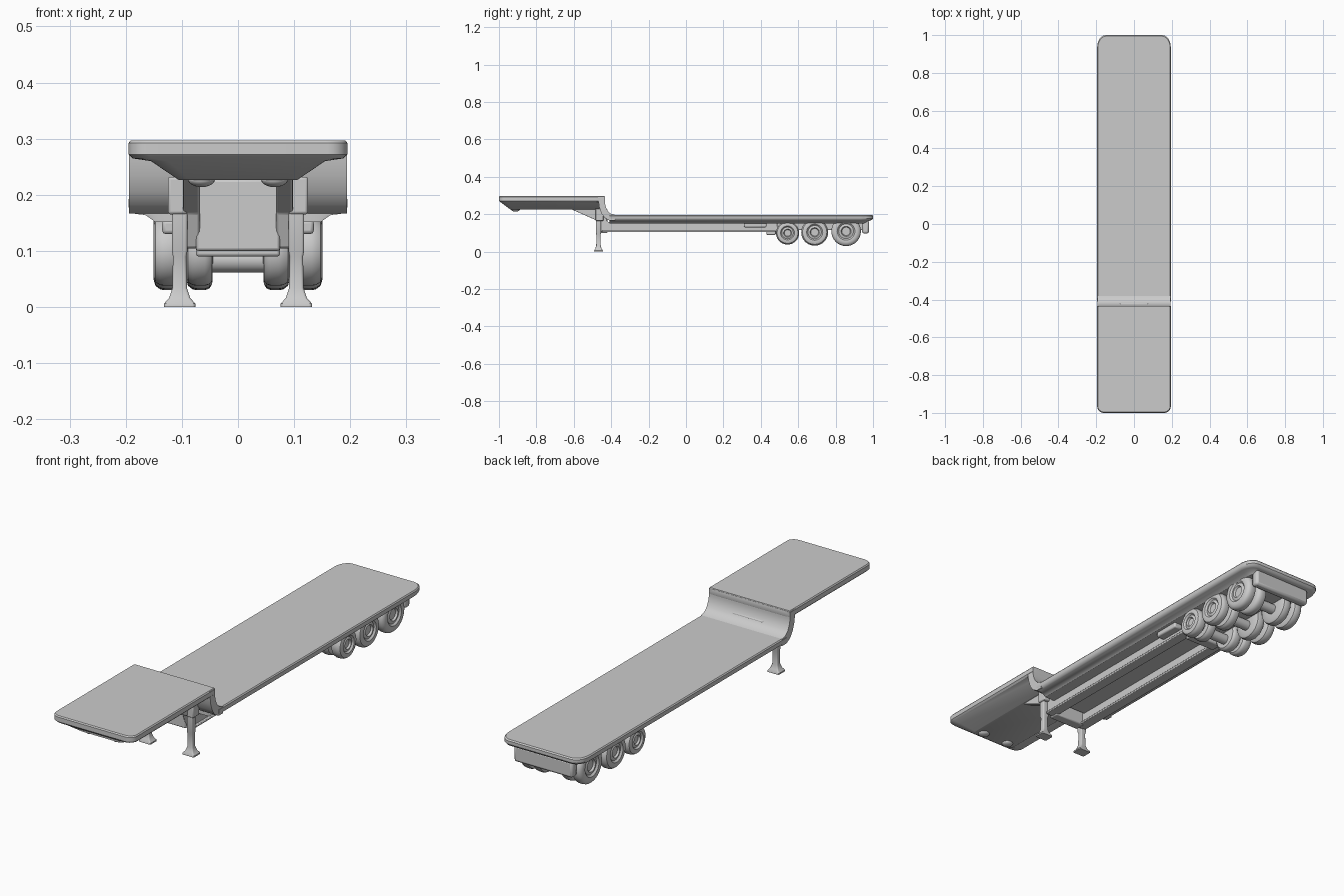
import bpy, bmesh, math

cube = bpy.data.objects.get("Cube")
if cube:
    bpy.data.objects.remove(cube, do_unlink=True)

grey = bpy.data.materials.new("trailer_grey")
grey.use_nodes = True
grey.diffuse_color = (0.6, 0.6, 0.6, 1)
grey.node_tree.nodes["Principled BSDF"].inputs["Base Color"].default_value = (0.6, 0.6, 0.6, 1)


def finish(name, bm, bevel=0.0, angle=35):
    """Turn a bmesh into a shaded object with softened edges."""
    bmesh.ops.recalc_face_normals(bm, faces=bm.faces)
    mesh = bpy.data.meshes.new(name)
    bm.to_mesh(mesh)
    bm.free()
    mesh.materials.append(grey)
    ob = bpy.data.objects.new(name, mesh)
    bpy.context.collection.objects.link(ob)
    bpy.ops.object.select_all(action="DESELECT")
    ob.select_set(True)
    bpy.context.view_layer.objects.active = ob
    bpy.ops.object.shade_smooth_by_angle(angle=math.radians(angle))
    if bevel:
        mod = ob.modifiers.new("soft_edges", "BEVEL")
        mod.width, mod.segments = bevel, 2
        mod.limit_method = "ANGLE"
    return ob


def loft(name, rings, bevel=0.0, closed=False):
    """Skin matching rings of points; cap the ends unless closed."""
    bm = bmesh.new()
    loops = [[bm.verts.new(p) for p in ring] for ring in rings]
    pairs = list(zip(loops, loops[1:]))
    if closed:
        pairs.append((loops[-1], loops[0]))
    else:
        bm.faces.new(loops[0])
        bm.faces.new(loops[-1])
    for a, b in pairs:
        for i in range(len(a)):
            j = (i + 1) % len(a)
            bm.faces.new((a[i], a[j], b[j], b[i]))
    return finish(name, bm, bevel)


def outline(half, y0, y1, rx, r0, r1, z):
    """Rounded rectangle with separate front and rear corner lengths."""
    pts = []
    for sx, cy, ry, start in ((1, y1 - r1, r1, 0), (-1, y1 - r1, r1, 90),
                              (-1, y0 + r0, r0, 180), (1, y0 + r0, r0, 270)):
        for k in range(7):
            a = math.radians(start + 15 * k)
            pts.append((sx * (half - rx) + rx * math.cos(a), cy + ry * math.sin(a), z))
    return pts


def extrude(name, profile, x0, x1, bevel=0.0):
    """Extrude a (y, z) side profile across x."""
    return loft(name, [[(x, y, z) for y, z in profile] for x in (x0, x1)], bevel)


def box(name, x0, x1, y0, y1, z0, z1, bevel=0.005):
    return extrude(name, [(y0, z0), (y1, z0), (y1, z1), (y0, z1)], x0, x1, bevel)


def lathe(name, profile, x, y, z, side, n=40):
    """Spin (offset, radius) points around an axle parallel to x."""
    rings = []
    for off, r in profile:
        rings.append([(x + side * off, y + r * math.cos(2 * math.pi * k / n),
                       z + r * math.sin(2 * math.pi * k / n)) for k in range(n)])
    return loft(name, rings)


# Front deck: rim on top, tapered tray beneath
loft("front_deck", [outline(*r) for r in (
    (0.191, -0.996, -0.435, 0.035, 0.03, 0.001, 0.297),
    (0.195, -1.0, -0.433, 0.035, 0.035, 0.001, 0.292),
    (0.195, -1.0, -0.433, 0.035, 0.035, 0.001, 0.272),
    (0.188, -0.993, -0.435, 0.035, 0.035, 0.001, 0.265),
    (0.155, -0.985, -0.44, 0.03, 0.03, 0.001, 0.260),
    (0.105, -0.94, -0.45, 0.02, 0.02, 0.001, 0.226))])

# Main deck: rounded rear, rim lip and sloped underside
loft("main_deck", [outline(*r) for r in (
    (0.191, -0.41, 0.995, 0.045, 0.001, 0.06, 0.197),
    (0.195, -0.41, 1.0, 0.045, 0.001, 0.065, 0.192),
    (0.195, -0.41, 1.0, 0.045, 0.001, 0.065, 0.178),
    (0.190, -0.41, 0.994, 0.045, 0.001, 0.06, 0.170),
    (0.183, -0.41, 0.985, 0.045, 0.001, 0.06, 0.166),
    (0.165, -0.41, 0.975, 0.04, 0.001, 0.05, 0.164),
    (0.148, -0.41, 0.965, 0.03, 0.001, 0.04, 0.152))])

# Curved step joining the two decks
extrude("deck_step", [
    (-0.433, 0.294), (-0.434, 0.262), (-0.429, 0.240), (-0.419, 0.219),
    (-0.404, 0.204), (-0.38, 0.197), (-0.38, 0.167), (-0.41, 0.167),
    (-0.436, 0.182), (-0.452, 0.205), (-0.463, 0.235), (-0.468, 0.266),
    (-0.47, 0.294)], -0.194, 0.194)

# Frame cross members
box("front_crossmember", -0.075, 0.075, -0.465, -0.42, 0.1, 0.228)
box("rear_crossmember", -0.075, 0.075, 0.43, 0.48, 0.09, 0.16)
box("axle_subframe", -0.045, 0.045, 0.46, 0.95, 0.115, 0.16)
box("rear_bumper", -0.14, 0.14, 0.942, 0.978, 0.097, 0.168, 0.01)

# Tyre with dished hub, as (offset, radius fraction)
tyre = [(0.012, 0.0), (0.012, 0.28), (0.004, 0.34), (0.008, 0.5), (0.001, 0.6),
        (0.0, 0.74), (0.004, 0.9), (0.012, 0.98), (0.02, 1.0), (0.034, 1.0),
        (0.042, 0.96), (0.047, 0.86), (0.048, 0.5), (0.048, 0.0)]
axles = {"front": (0.543, 0.062, 0.1), "middle": (0.688, 0.072, 0.104),
         "rear": (0.856, 0.079, 0.109)}

for place, (y, r, z) in axles.items():
    lathe(place + "_axle", [(-0.12, 0.022), (0.12, 0.022)], 0, y, z - 0.016, 1)

for side, label in ((1, "left"), (-1, "right")):
    # Chassis rail with sloped neck and lower flange
    extrude(label + "_rail", [
        (-0.62, 0.23), (-0.48, 0.168), (-0.455, 0.105), (0.49, 0.105),
        (0.49, 0.16), (-0.42, 0.16), (-0.45, 0.23)], side * 0.068, side * 0.098, 0.004)
    box(label + "_rail_flange", side * 0.06, side * 0.108, -0.45, 0.48, 0.104, 0.114, 0.003)
    # Tool box beside the rail
    box(label + "_side_box", side * 0.095, side * 0.135, 0.31, 0.43, 0.13, 0.155, 0.006)
    # Coupling stud under the front deck
    bm = bmesh.new()
    bmesh.ops.create_uvsphere(bm, u_segments=20, v_segments=10, radius=0.024)
    for v in bm.verts:
        v.co = (v.co.x + side * 0.065, v.co.y - 0.912, v.co.z * 0.55 + 0.227)
    finish(label + "_coupling_stud", bm)
    # Landing leg, flaring into its foot
    loft(label + "_landing_leg", [
        outline(h, -0.468 - d, -0.468 + d, 0.005, 0.005, 0.005, zz)
        for h, d, zz in ((0.028, 0.023, 0), (0.028, 0.023, 0.006), (0.019, 0.017, 0.016),
                         (0.013, 0.012, 0.034), (0.012, 0.011, 0.09), (0.014, 0.014, 0.1),
                         (0.014, 0.014, 0.215), (0.009, 0.01, 0.235))])
    leg = bpy.context.object
    leg.location.x = side * 0.104
    box(label + "_leg_bracket", side * 0.09, side * 0.125, -0.485, -0.44, 0.165, 0.232)
    # Dual wheels on each axle
    for place, (y, r, z) in axles.items():
        for pos, x in (("outer", 0.151), ("inner", 0.093)):
            lathe(f"{label}_{place}_{pos}_wheel", [(o, max(f * r, 0.001)) for o, f in tyre],
                  side * x, y, z, -side)
